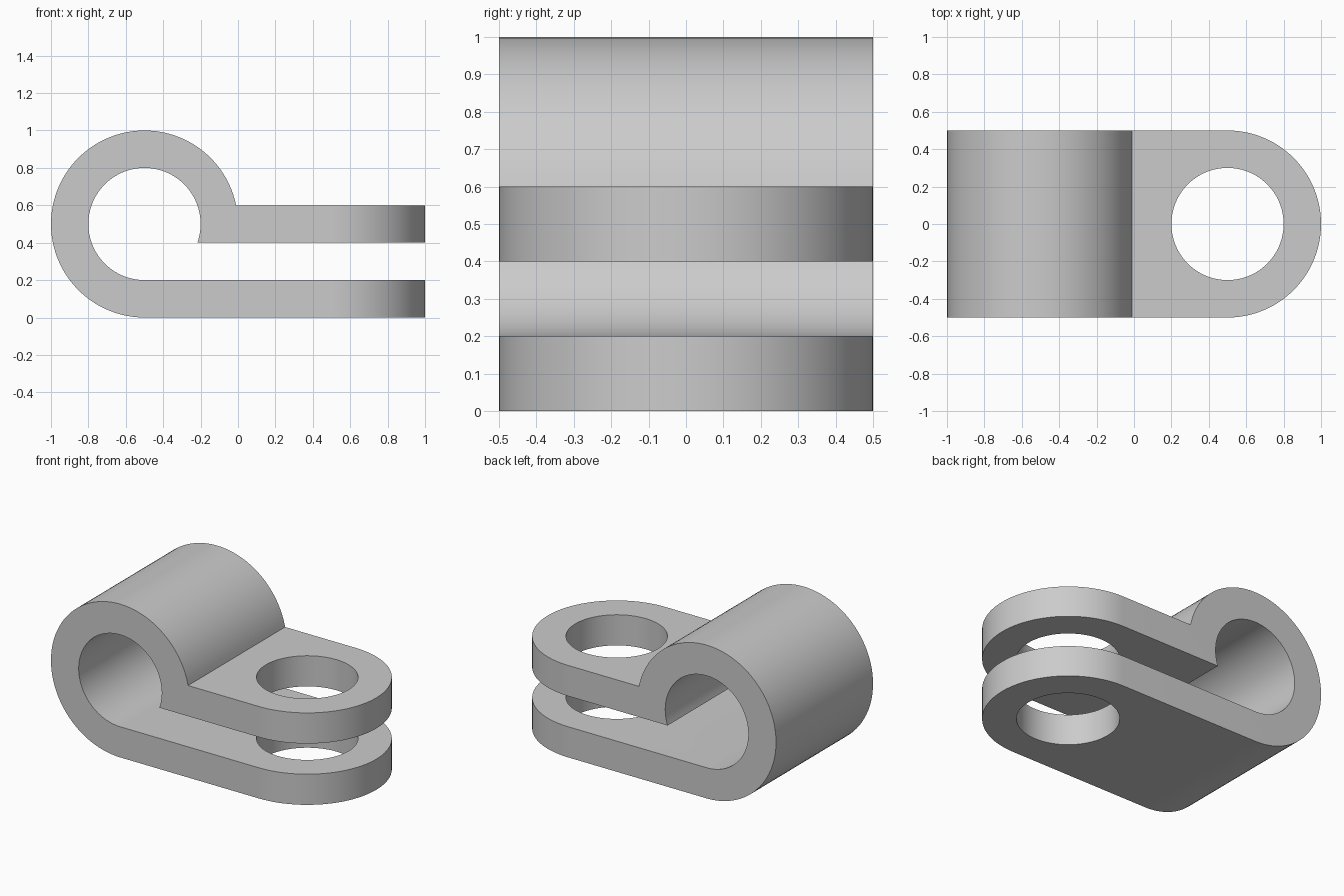
import bpy, bmesh
from math import asin, cos, sin, pi, radians

cube = bpy.data.objects.get("Cube")
if cube:
    bpy.data.objects.remove(cube, do_unlink=True)

LOOP_X, LOOP_Z = -0.5, 0.5      # centre of the rolled loop
TAB_X = 0.5                     # centre of the rounded tab and its hole
OUTER, INNER = 0.5, 0.3
WIDE = 0.7                      # blanks run past the trimming shape


def arc(cx, cy, r, start, end, steps):
    return [(cx + r * cos(start + (end - start) * i / steps),
             cy + r * sin(start + (end - start) * i / steps))
            for i in range(steps + 1)]


def prism(name, points, direction):
    """Extrude a closed outline along the given vector."""
    bm = bmesh.new()
    base = bm.faces.new([bm.verts.new(p) for p in points])
    grown = bmesh.ops.extrude_face_region(bm, geom=[base])["geom"]
    bmesh.ops.translate(bm, vec=direction,
                        verts=[v for v in grown if isinstance(v, bmesh.types.BMVert)])
    bmesh.ops.recalc_face_normals(bm, faces=bm.faces)
    mesh = bpy.data.meshes.new(name)
    bm.to_mesh(mesh)
    bm.free()
    obj = bpy.data.objects.new(name, mesh)
    bpy.context.collection.objects.link(obj)
    return obj


def trim(target, cutter, operation):
    cutter.hide_render = True
    mod = target.modifiers.new(operation.title(), 'BOOLEAN')
    mod.object, mod.operation, mod.solver = cutter, operation, 'EXACT'
    bpy.ops.object.modifier_apply(modifier=mod.name)
    bpy.data.objects.remove(cutter, do_unlink=True)


# Bent strap: lower tab, loop and upper tab in one side profile
end_x = 1.2
profile = [(end_x, 0), (end_x, 0.2)]
profile += arc(LOOP_X, LOOP_Z, INNER, 1.5 * pi, asin(-0.1 / INNER), 72)
profile += [(end_x, 0.4), (end_x, 0.6)]
profile += arc(LOOP_X, LOOP_Z, OUTER, asin(0.1 / OUTER), 1.5 * pi, 72)
clamp = prism("loop_clamp", [(x, -WIDE, z) for x, z in profile], (0, 2 * WIDE, 0))
bpy.ops.object.select_all(action='DESELECT')
bpy.context.view_layer.objects.active = clamp
clamp.select_set(True)

# Rounded tab ends and straight sides
plan = [(-1.2, 0.5), (-1.2, -0.5)] + arc(TAB_X, 0, OUTER, -pi / 2, pi / 2, 48)
trim(clamp, prism("plan_cutter", [(x, y, -0.5) for x, y in plan], (0, 0, 2)), 'INTERSECT')

# Bolt hole through both tabs
ring = arc(TAB_X, 0, INNER, 0, 2 * pi, 96)[:-1]
trim(clamp, prism("hole_cutter", [(x, y, -0.5) for x, y in ring], (0, 0, 2)), 'DIFFERENCE')

# Plain grey finish
grey = bpy.data.materials.new("light_grey")
grey.use_nodes = True
colour = (0.6, 0.6, 0.6, 1)
grey.diffuse_color = colour
grey.node_tree.nodes["Principled BSDF"].inputs["Base Color"].default_value = colour
clamp.data.materials.clear()
clamp.data.materials.append(grey)
for face in clamp.data.polygons:
    face.material_index = 0
bpy.ops.object.shade_smooth_by_angle(angle=radians(30))
